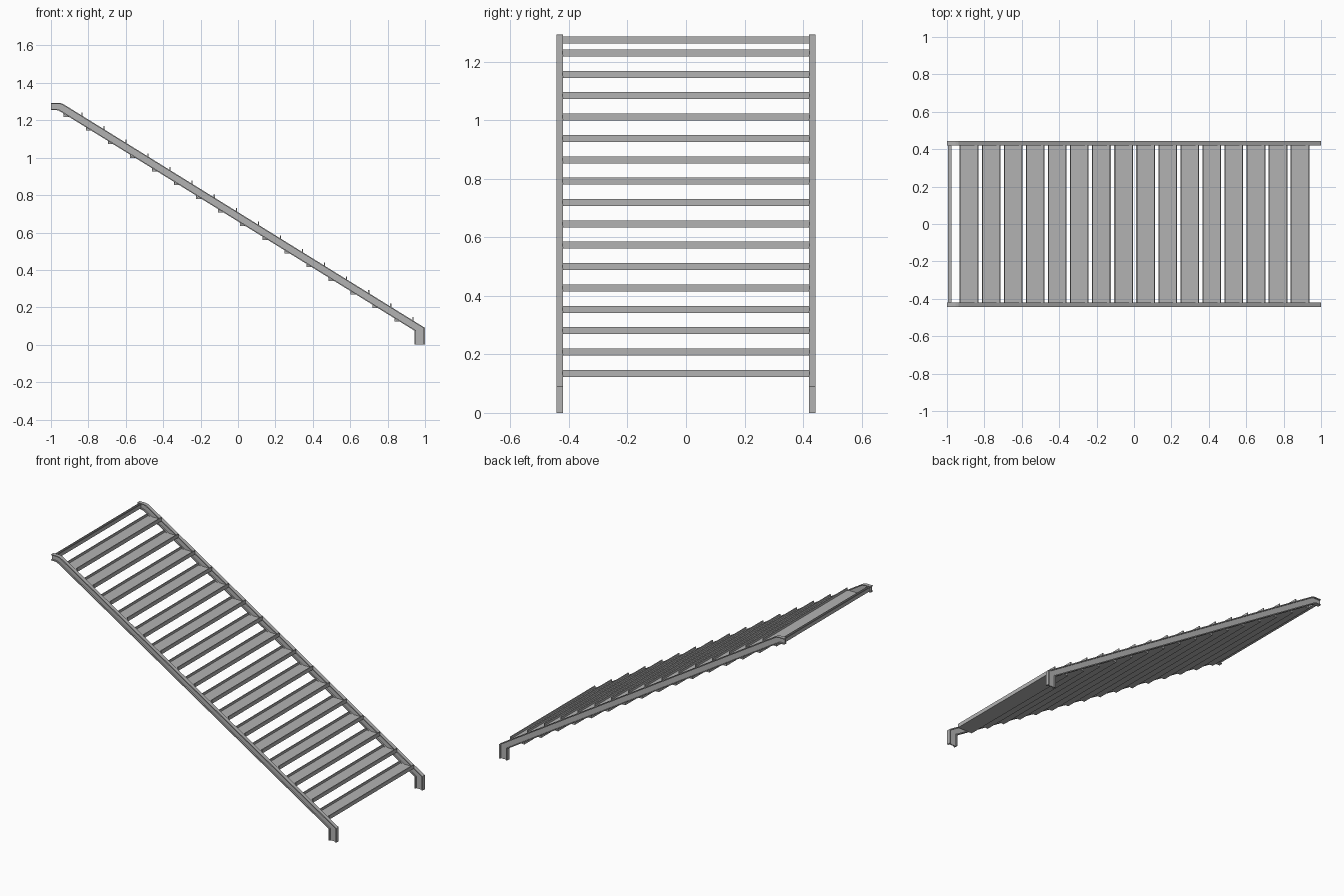
import bpy
import bmesh
from mathutils import Vector

cube = bpy.data.objects.get("Cube")
if cube:
    bpy.data.objects.remove(cube, do_unlink=True)

steel = bpy.data.materials.new("grey_steel")
steel.use_nodes = True
GREY = (0.45, 0.45, 0.45, 1)
steel.diffuse_color = GREY
steel.node_tree.nodes["Principled BSDF"].inputs["Base Color"].default_value = GREY


def loft(name, rings):
    """Skin closed rings of equal length and cap both ends."""
    bm = bmesh.new()
    loops = [[bm.verts.new(p) for p in ring] for ring in rings]
    n = len(loops[0])
    for a, b in zip(loops, loops[1:]):
        for i in range(n):
            j = (i + 1) % n
            bm.faces.new((a[i], a[j], b[j], b[i]))
    bm.faces.new(loops[0])
    bm.faces.new(loops[-1])
    bmesh.ops.recalc_face_normals(bm, faces=bm.faces)
    mesh = bpy.data.meshes.new(name)
    bm.to_mesh(mesh)
    bm.free()
    mesh.materials.append(steel)
    obj = bpy.data.objects.new(name, mesh)
    bpy.context.collection.objects.link(obj)
    return obj


# Stringer path: upper and lower edge (x, z) at each bend
path = [
    ((-1.0, 1.293), (-1.0, 1.255)),
    ((-0.955, 1.293), (-0.972, 1.255)),
    ((-0.938, 1.289), (-0.958, 1.251)),
    ((-0.915, 1.275), (-0.942, 1.242)),
    ((1.0, 0.09), (0.945, 0.074)),
    ((1.0, 0.0), (0.945, 0.0)),
]

# Beam section: (fraction from upper to lower edge, sideways offset)
W, WEB, F = 0.0115, 0.003, 0.14
section = [
    (0, -W), (0, W), (F, W), (F, WEB), (1 - F, WEB), (1 - F, W),
    (1, W), (1, -W), (1 - F, -W), (1 - F, -WEB), (F, -WEB), (F, -W),
]

for side, label in ((1, "back"), (-1, "front")):
    rings = []
    for top, low in path:
        t, l = Vector((top[0], 0, top[1])), Vector((low[0], 0, low[1]))
        rings.append([t.lerp(l, f) + Vector((0, side * 0.4315 + y, 0))
                      for f, y in section])
    loft(label + "_stringer", rings)


def channel(name, x, z, width, height, lip, floor):
    """Shallow steel tray running between the stringers."""
    outline = [
        (0, 0), (width, 0), (width, height), (width - lip, height),
        (width - lip, floor), (lip, floor), (lip, height), (0, height),
    ]
    return loft(name, [[(x + u, y, z + v) for u, v in outline]
                       for y in (-0.422, 0.422)])


# Treads
for i in range(16):
    channel(f"tread_{i + 1}", 0.838 - i * 0.118, 0.123 + i * 0.073,
            0.1, 0.024, 0.006, 0.01)

# Cross bar at the upper landing
channel("top_cross_bar", -0.995, 1.263, 0.02, 0.024, 0.004, 0.01)
